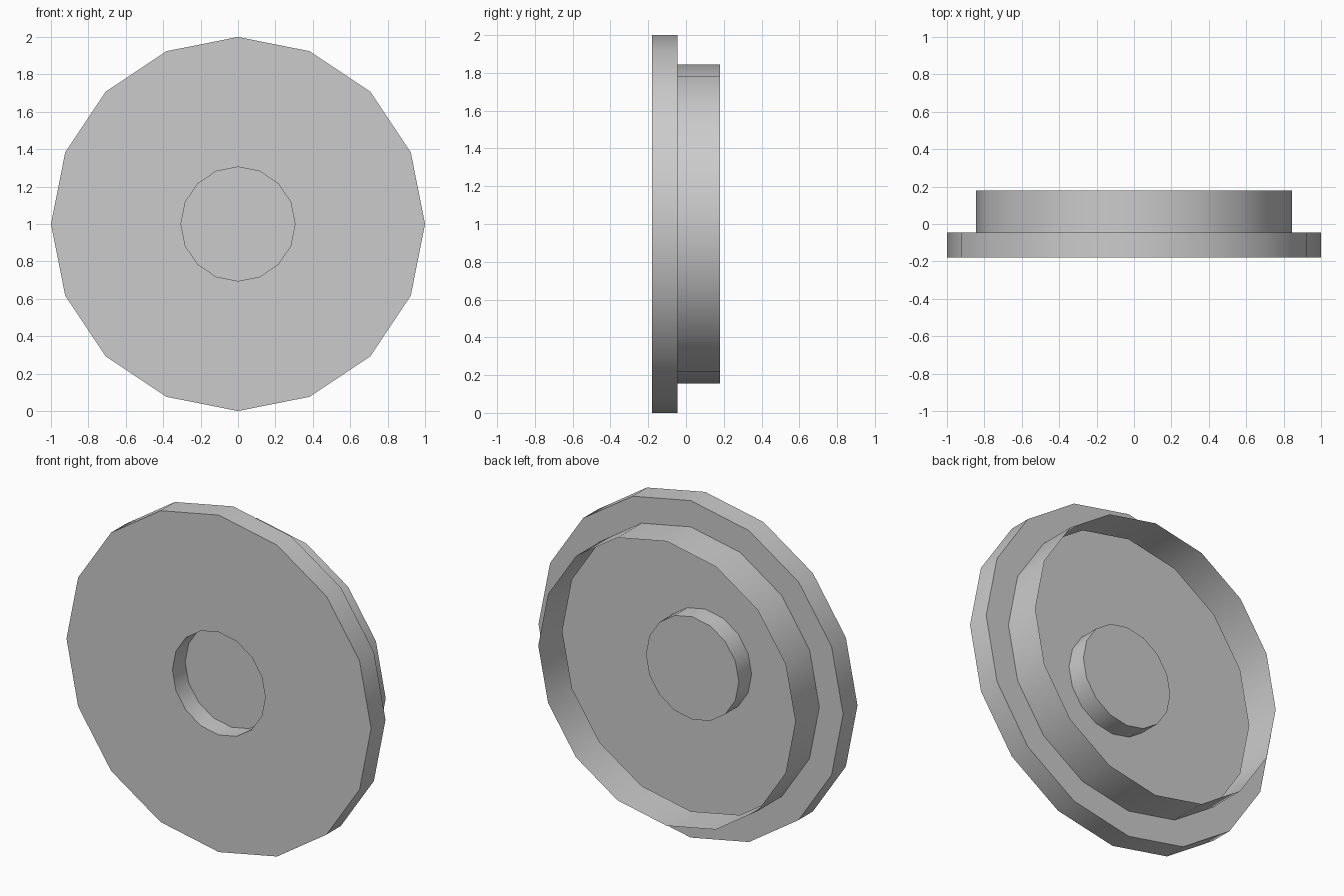
import bpy, bmesh, math

if "Cube" in bpy.data.objects:
    bpy.data.objects.remove(bpy.data.objects["Cube"])

SIDES = 16

grey = bpy.data.materials.new("plain_grey")
grey.diffuse_color = (0.6, 0.6, 0.6, 1)
grey.use_nodes = True
grey.node_tree.nodes["Principled BSDF"].inputs["Base Color"].default_value = grey.diffuse_color


def lathe(name, profile):
    """Spin (radius, y) points around the y axis at z = 1."""
    bm = bmesh.new()
    rings = []
    for r, y in profile:
        rings.append([bm.verts.new((r * math.cos(a), y, 1 + r * math.sin(a)))
                      for a in (2 * math.pi * i / SIDES for i in range(SIDES))])
    for a, b in zip(rings, rings[1:]):
        for i in range(SIDES):
            j = (i + 1) % SIDES
            bm.faces.new((a[i], a[j], b[j], b[i]))
    # closed end of the central recess
    bm.faces.new(rings[0])
    bmesh.ops.recalc_face_normals(bm, faces=bm.faces)
    bm.normal_update()
    # the front disc must face -y
    front = min(bm.faces, key=lambda f: f.calc_center_median().y)
    if front.normal.y > 0:
        bmesh.ops.reverse_faces(bm, faces=bm.faces)
    mesh = bpy.data.meshes.new(name)
    bm.to_mesh(mesh)
    bm.free()
    ob = bpy.data.objects.new(name, mesh)
    bpy.context.collection.objects.link(ob)
    mesh.materials.append(grey)
    bpy.context.view_layer.objects.active = ob
    ob.select_set(True)
    bpy.ops.object.shade_smooth_by_angle(angle=math.radians(30))
    return ob


# thin pressed shell: recessed hub, front disc, flange lip, open rear collar
lathe("flanged_wheel_shell", [
    (0.305, -0.06), (0.305, -0.18),   # hub recess
    (1.0, -0.18), (1.0, -0.045),      # front disc and flange edge
    (0.844, -0.045), (0.844, 0.18),   # flange back and collar
])
